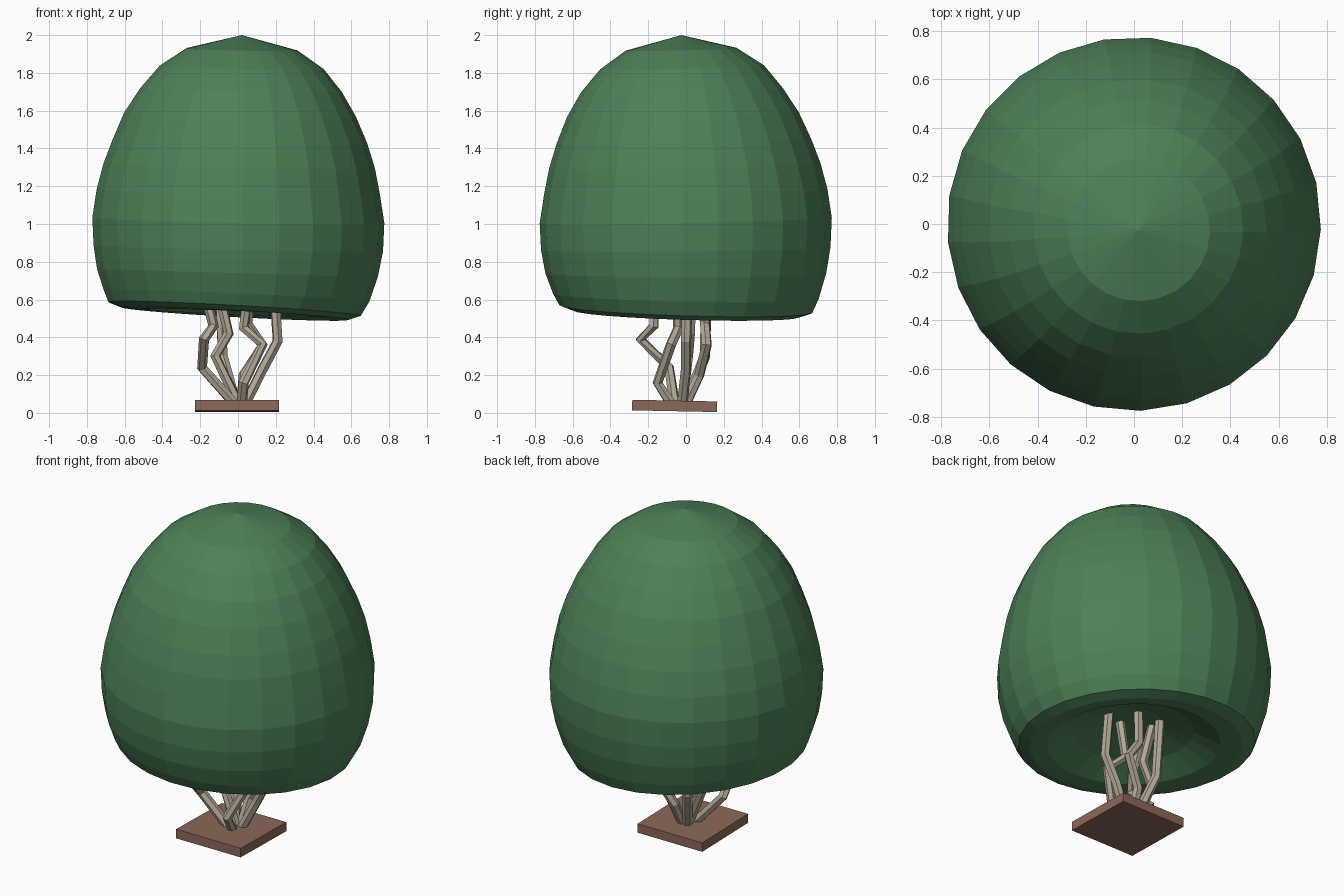
import bpy, bmesh, math

if "Cube" in bpy.data.objects:
    bpy.data.objects.remove(bpy.data.objects["Cube"])


def material(name, rgb):
    m = bpy.data.materials.new(name)
    m.diffuse_color = (*rgb, 1)
    m.use_nodes = True
    m.node_tree.nodes["Principled BSDF"].inputs["Base Color"].default_value = m.diffuse_color
    return m


green = material("leaf_green", (0.075, 0.22, 0.095))
brown = material("base_brown", (0.26, 0.14, 0.10))
tan = material("stem_tan", (0.45, 0.40, 0.31))

# Canopy: 25-sided dome, lathed from a profile, with a sagging rim and dished underside
SIDES = 25
# radius, height, centre x, centre y, slope along x, slope along y
RINGS = [
    (0.295, 1.925, 0.02, -0.025, -0.02, 0.025),
    (0.435, 1.83, 0.018, -0.02, -0.02, 0.025),
    (0.535, 1.71, 0.015, -0.02, -0.02, 0.02),
    (0.615, 1.58, 0.01, -0.015, -0.02, 0.02),
    (0.675, 1.44, 0.01, -0.01, -0.02, 0.02),
    (0.72, 1.31, 0.005, -0.005, -0.02, 0.02),
    (0.752, 1.17, 0, 0, -0.02, 0.02),
    (0.775, 1.02, 0, 0, -0.02, 0.02),
    (0.768, 0.87, 0, 0, -0.02, 0.01),
    (0.745, 0.74, -0.005, 0, -0.03, 0),
    (0.705, 0.62, -0.01, 0, -0.045, -0.02),
    (0.67, 0.55, -0.02, 0, -0.055, -0.03),
    (0.60, 0.525, -0.015, 0, -0.055, -0.03),
    (0.49, 0.53, 0, 0, -0.04, -0.02),
    (0.34, 0.61, 0, 0, -0.03, -0.01),
    (0.17, 0.66, 0, 0, -0.02, 0),
]
bm = bmesh.new()
rows = []
for r, z, cx, cy, sx, sy in RINGS:
    row = []
    for i in range(SIDES):
        a = math.radians(-1.6) + math.tau * i / SIDES
        x, y = r * math.cos(a), r * math.sin(a)
        row.append(bm.verts.new((cx + x, cy + y, z + sx * x + sy * y)))
    rows.append(row)
apex = bm.verts.new((0.02, -0.025, 2.0))
dish = bm.verts.new((0, 0, 0.68))
for i in range(SIDES):
    j = (i + 1) % SIDES
    bm.faces.new((apex, rows[0][i], rows[0][j]))
    bm.faces.new((dish, rows[-1][j], rows[-1][i]))
    for upper, lower in zip(rows, rows[1:]):
        bm.faces.new((upper[i], lower[i], lower[j], upper[j]))
bmesh.ops.recalc_face_normals(bm, faces=bm.faces)
mesh = bpy.data.meshes.new("canopy")
bm.to_mesh(mesh)
bm.free()
mesh.materials.append(green)
bpy.context.collection.objects.link(bpy.data.objects.new("canopy", mesh))

# Square base slab, slightly tilted
bpy.ops.mesh.primitive_cube_add(size=1, location=(-0.005, -0.06, 0.037))
slab = bpy.context.object
slab.name = "base_slab"
slab.scale = (0.445, 0.45, 0.056)
slab.rotation_euler = (-0.02, 0, 0)
slab.data.materials.append(brown)

# Crooked six-sided stems rising from the slab into the canopy
STEMS = [
    [(.04, -.02, .05), (.13, 0, .23), (.21, 0, .38), (.19, .01, .68)],
    [(-.01, 0, .05), (-.08, .10, .30), (-.10, .11, .69)],
    [(-.02, -.06, .05), (-.19, -.09, .24), (-.18, -.24, .39),
     (-.13, -.17, .46), (-.18, -.17, .66)],
    [(.02, -.08, .05), (.03, -.15, .16), (.13, -.08, .36),
     (.03, -.04, .45), (.06, -.05, .68)],
    [(0, -.02, .05), (-.12, .01, .30), (-.05, .02, .42), (-.11, .03, .68)],
    [(.02, 0, .05), (.03, .07, .20), (.13, .11, .36),
     (.05, .10, .47), (.06, .11, .68)],
]
for n, points in enumerate(STEMS):
    curve = bpy.data.curves.new(f"stem_{n + 1}", 'CURVE')
    curve.dimensions = '3D'
    curve.bevel_depth = 0.028
    curve.bevel_resolution = 1
    curve.use_fill_caps = True
    spline = curve.splines.new('POLY')
    spline.use_smooth = False
    spline.points.add(len(points) - 1)
    for p, co in zip(spline.points, points):
        p.co = (*co, 1)
    curve.materials.append(tan)
    bpy.context.collection.objects.link(bpy.data.objects.new(f"stem_{n + 1}", curve))
